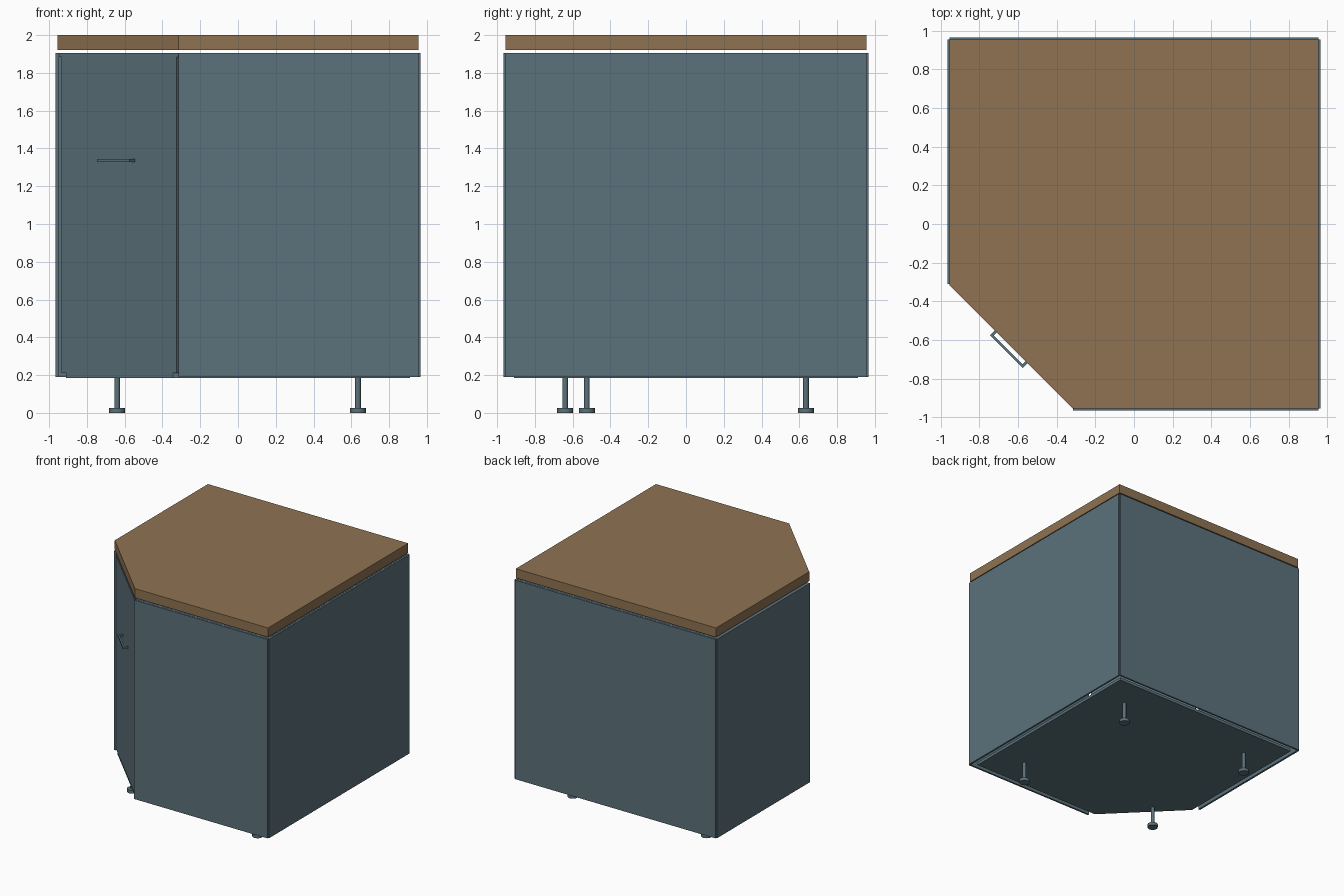
import bpy, bmesh, math
from mathutils import Matrix

if "Cube" in bpy.data.objects:
    bpy.data.objects.remove(bpy.data.objects["Cube"])


def material(name, rgb):
    m = bpy.data.materials.new(name)
    m.diffuse_color = (*rgb, 1)
    m.use_nodes = True
    m.node_tree.nodes["Principled BSDF"].inputs["Base Color"].default_value = m.diffuse_color
    return m


SLATE = material("slate blue", (0.107, 0.168, 0.198))
WOOD = material("brown wood", (0.275, 0.171, 0.084))


def finish(name, bm, mat):
    bmesh.ops.recalc_face_normals(bm, faces=bm.faces)
    me = bpy.data.meshes.new(name)
    bm.to_mesh(me)
    bm.free()
    me.materials.append(mat)
    ob = bpy.data.objects.new(name, me)
    bpy.context.collection.objects.link(ob)
    return ob


def slab(name, pts, z0, z1, mat):
    """Outline in plan, extruded from z0 to z1."""
    bm = bmesh.new()
    face = bm.faces.new([bm.verts.new((x, y, z0)) for x, y in pts])
    ext = bmesh.ops.extrude_face_region(bm, geom=[face])
    top = [v for v in ext["geom"] if isinstance(v, bmesh.types.BMVert)]
    bmesh.ops.translate(bm, verts=top, vec=(0, 0, z1 - z0))
    return finish(name, bm, mat)


def rect(x0, x1, y0, y1):
    return [(x0, y0), (x1, y0), (x1, y1), (x0, y1)]


def corner_plan(r, cut):
    """Square of half size r with the front left corner cut at x + y = -cut."""
    return [(r, -r), (r, r), (-r, r), (-r, r - cut), (r - cut, -r)]


def diag(u0, u1, d0, d1):
    """Plan rectangle along the cut corner: u along the door, d outward."""
    s = math.sqrt(0.5)
    return [((u - d) * s, (-u - d) * s)
            for u, d in ((u0, d0), (u1, d0), (u1, d1), (u0, d1))]


# Worktop, floating just above the cabinet
slab("worktop", corner_plan(0.955, 1.27), 1.92, 2.0, WOOD)

# Outer wall panels
Z0, Z1 = 0.19, 1.905
slab("left_wall", rect(-0.965, -0.948, -0.31, 0.955), Z0, Z1, SLATE)
slab("right_wall", rect(0.95, 0.965, -0.955, 0.955), Z0, Z1, SLATE)
slab("back_wall", rect(-0.955, 0.955, 0.95, 0.965), Z0, Z1, SLATE)
slab("front_wall", rect(-0.315, 0.955, -0.965, -0.95), Z0, Z1, SLATE)

# Bottom and top boards, set in from the walls
slab("bottom_board", corner_plan(0.91, 1.255), 0.185, 0.21, SLATE)
slab("top_board", corner_plan(0.948, 1.255), 1.885, 1.905, SLATE)

# Door across the cut corner
slab("door", diag(-0.43, 0.43, 0.872, 0.892), 0.212, 1.883, SLATE)

# Door handle: bar on two posts
slab("handle_bar", diag(-0.12, 0.12, 0.92, 0.934), 1.327, 1.343, SLATE)
for side, u in (("left", -0.113), ("right", 0.113)):
    slab(f"handle_post_{side}", diag(u - 0.007, u + 0.007, 0.89, 0.922),
         1.327, 1.343, SLATE)

# Legs: thin stem on a round foot
for i, (x, y) in enumerate([(0.635, 0.635), (-0.64, 0.635),
                            (0.635, -0.64), (-0.64, -0.525)]):
    bm = bmesh.new()
    for r, z0, z1 in ((0.042, 0, 0.027), (0.015, 0.02, 0.19)):
        bmesh.ops.create_cone(bm, cap_ends=True, segments=24, radius1=r,
                              radius2=r, depth=z1 - z0,
                              matrix=Matrix.Translation((x, y, (z0 + z1) / 2)))
    leg = finish(f"leg_{i + 1}", bm, SLATE)
    bpy.ops.object.select_all(action="DESELECT")
    leg.select_set(True)
    bpy.context.view_layer.objects.active = leg
    bpy.ops.object.shade_smooth_by_angle(angle=math.radians(35))
